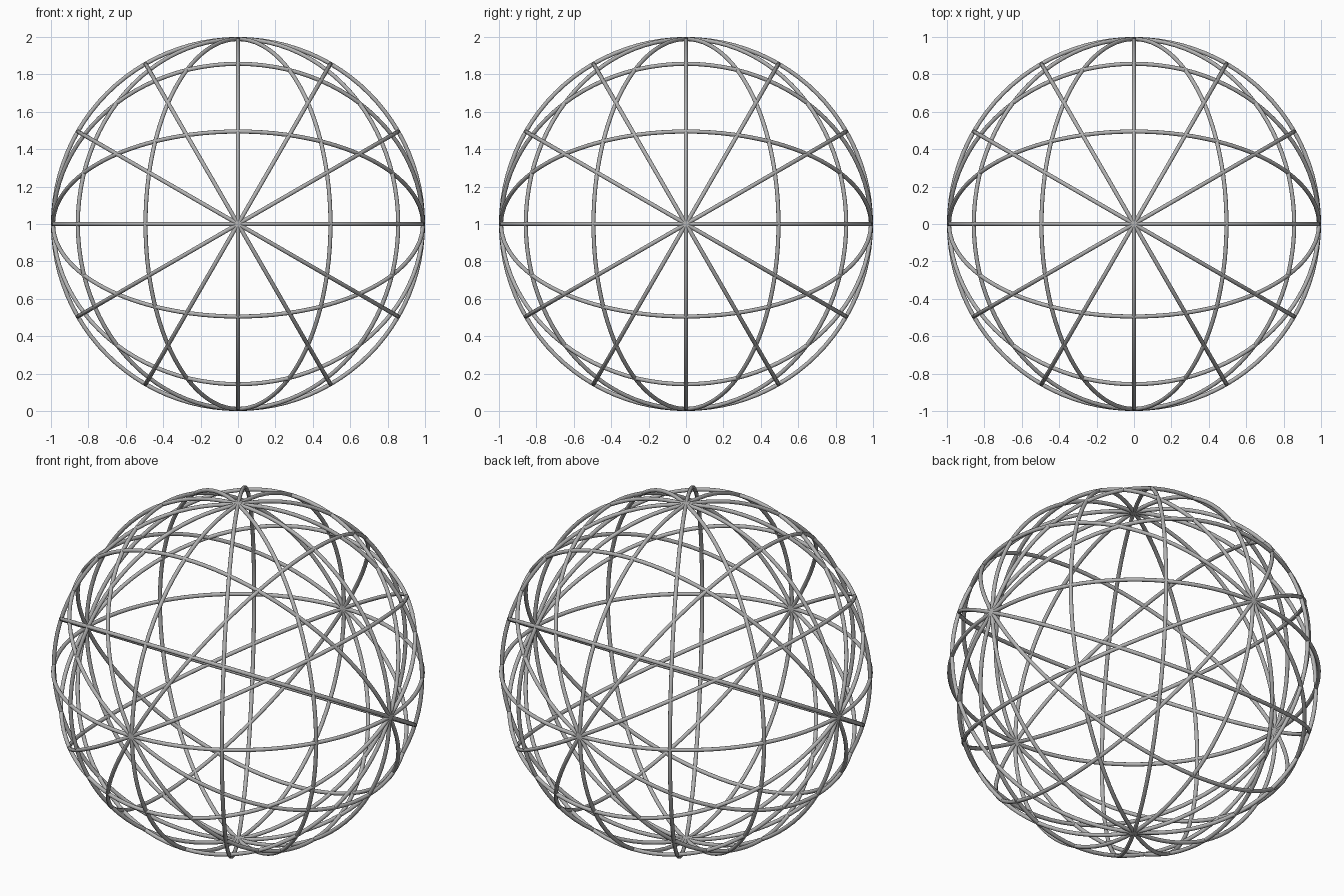
import bpy
from math import pi, radians
from mathutils import Matrix, Vector

if "Cube" in bpy.data.objects:
    bpy.data.objects.remove(bpy.data.objects["Cube"])

TUBE = 0.011          # tube radius
RING = 1.0 - TUBE     # ring centre-line radius

metal = bpy.data.materials.new("grey metal")
metal.diffuse_color = (0.45, 0.45, 0.45, 1)
metal.use_nodes = True
metal.node_tree.nodes["Principled BSDF"].inputs["Base Color"].default_value = metal.diffuse_color


def hoop(name, normal):
    """Great-circle hoop lying in the plane with the given normal."""
    bpy.ops.mesh.primitive_torus_add(major_radius=RING, minor_radius=TUBE,
                                     major_segments=96, minor_segments=12)
    ob = bpy.context.object
    ob.name = name
    ob.data.transform(normal.to_track_quat('Z', 'Y').to_matrix().to_4x4())
    ob.location.z = 1.0
    ob.data.materials.append(metal)
    bpy.ops.object.shade_smooth_by_angle(angle=radians(60))


# Six hoops through the poles of each axis, 30 degrees apart;
# the three coordinate-plane hoops are shared, so build each only once
done = []
for axis, start in (('X', (0, 1, 0)), ('Y', (0, 0, 1)), ('Z', (1, 0, 0))):
    for i in range(6):
        n = Matrix.Rotation(i * pi / 6, 3, axis) @ Vector(start)
        if all(abs(n.dot(d)) < 0.999 for d in done):
            done.append(n)
            hoop(f"hoop_{axis.lower()}_{i * 30}", n)
